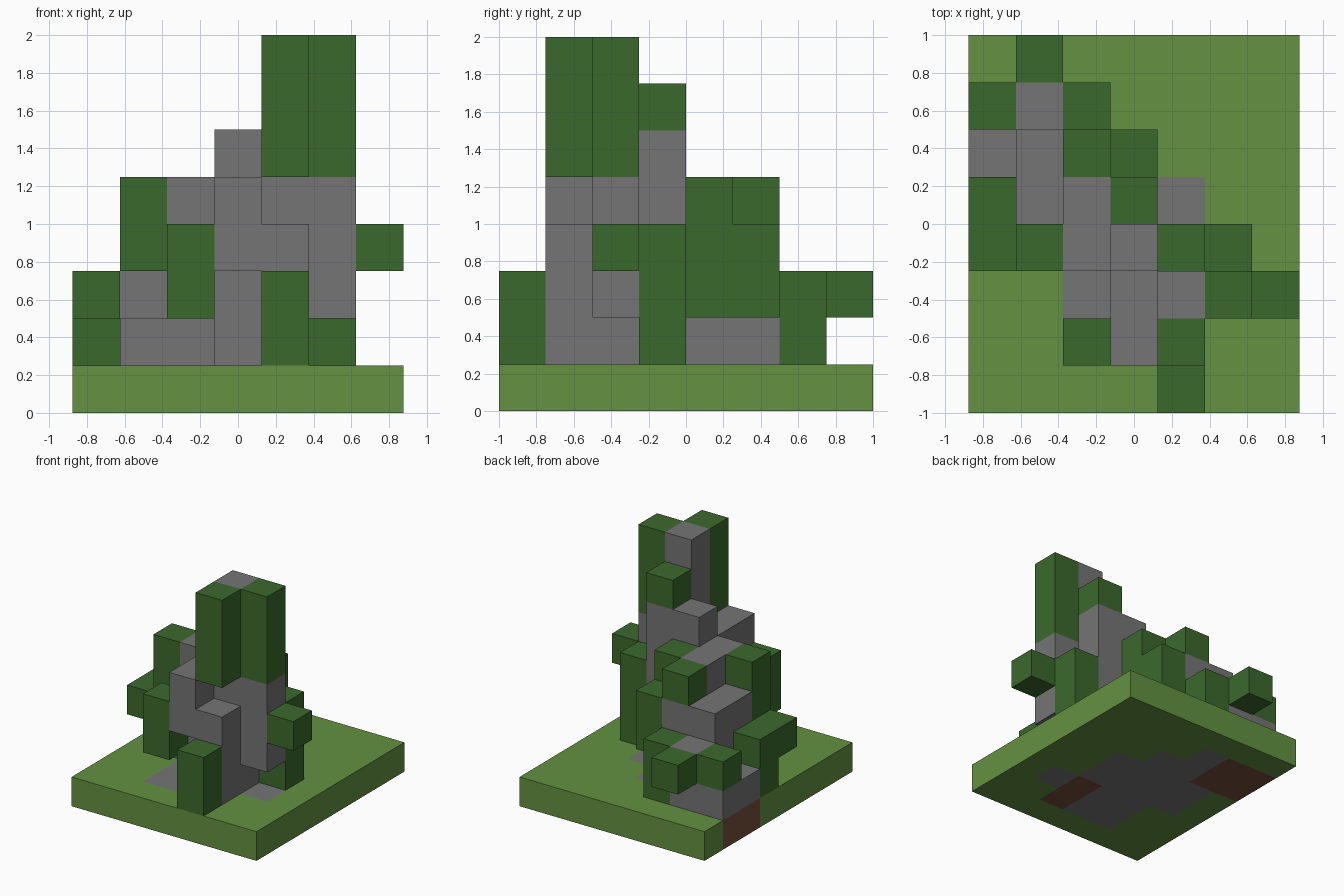
import bpy, bmesh
from mathutils import Vector

cube = bpy.data.objects.get("Cube")
if cube:
    bpy.data.objects.remove(cube, do_unlink=True)

STEP = 0.25
ORIGIN = Vector((-0.875, -1.0, 0.0))
cells = {}


def fill(part, xs, ys, zs):
    """Fill a block of grid cells; each range is inclusive."""
    for x in range(xs[0], xs[1] + 1):
        for y in range(ys[0], ys[1] + 1):
            for z in range(zs[0], zs[1] + 1):
                cells[x, y, z] = part


def column(part, x, y, low, high):
    fill(part, (x, x), (y, y), (low, high))


# Grass slab with stone and soil set into it
fill("grass_base", (0, 6), (0, 7), (0, 0))
fill("rock", (2, 2), (1, 6), (0, 0))
fill("rock", (3, 3), (1, 5), (0, 0))
fill("rock", (4, 4), (3, 4), (0, 0))
fill("rock", (1, 1), (3, 4), (0, 0))
column("rock", 5, 2, 0, 0)
fill("soil", (4, 4), (1, 2), (0, 0))
fill("soil", (0, 1), (5, 6), (0, 0))

# Low rock at the back
fill("rock", (0, 0), (5, 6), (1, 1))
column("rock", 1, 6, 1, 2)
fill("rock", (1, 2), (4, 5), (1, 3))
column("rock", 1, 3, 1, 1)

# Central rock
fill("rock", (2, 2), (3, 4), (1, 4))
column("rock", 3, 1, 3, 4)
column("rock", 3, 2, 1, 4)
fill("rock", (3, 4), (3, 3), (1, 5))

# Tall rock at the front
column("rock", 4, 1, 1, 3)
column("rock", 4, 2, 1, 7)
column("rock", 5, 2, 2, 4)

# Foliage hanging on the rock
for x, y, low, high in [
    (4, 1, 5, 7), (5, 2, 5, 7), (4, 3, 6, 6),
    (4, 0, 1, 2), (6, 2, 3, 3), (5, 3, 1, 3),
    (2, 1, 2, 3), (1, 3, 3, 4), (0, 3, 2, 2),
    (0, 4, 1, 2), (3, 4, 2, 4), (3, 5, 2, 3),
    (2, 5, 4, 4), (2, 6, 1, 2), (0, 6, 2, 2), (1, 7, 2, 2),
]:
    column("foliage", x, y, low, high)


def linear(c):
    c /= 255
    return c / 12.92 if c <= 0.04045 else ((c + 0.055) / 1.055) ** 2.4


def make_material(name, rgb):
    color = [linear(c) for c in rgb] + [1.0]
    mat = bpy.data.materials.new(name)
    mat.use_nodes = True
    mat.diffuse_color = color
    bsdf = next(n for n in mat.node_tree.nodes if n.type == "BSDF_PRINCIPLED")
    bsdf.inputs["Base Color"].default_value = color
    return mat


def build_part(part, mat):
    """Make one mesh from the exposed cell sides of a part."""
    bm = bmesh.new()
    for cell, owner in cells.items():
        if owner != part:
            continue
        center = Vector(cell) + Vector((0.5, 0.5, 0.5))
        for axis in range(3):
            for sign in (-1, 1):
                normal = Vector((0, 0, 0))
                normal[axis] = sign
                neighbour = tuple(int(c) for c in Vector(cell) + normal)
                if neighbour in cells:
                    continue
                u = Vector((0, 0, 0))
                u[(axis + 1) % 3] = 0.5
                v = normal.cross(u)
                mid = center + normal / 2
                corners = (mid - u - v, mid + u - v, mid + u + v, mid - u + v)
                bm.faces.new([bm.verts.new(ORIGIN + p * STEP) for p in corners])
    bmesh.ops.remove_doubles(bm, verts=bm.verts, dist=0.001)
    mesh = bpy.data.meshes.new(part)
    bm.to_mesh(mesh)
    bm.free()
    mesh.materials.append(mat)
    bpy.context.collection.objects.link(bpy.data.objects.new(part, mesh))


# One object and one colour per part
build_part("grass_base", make_material("light_green", (99, 145, 65)))
build_part("rock", make_material("stone_grey", (117, 117, 117)))
build_part("foliage", make_material("dark_green", (59, 105, 44)))
build_part("soil", make_material("soil_brown", (118, 79, 61)))
